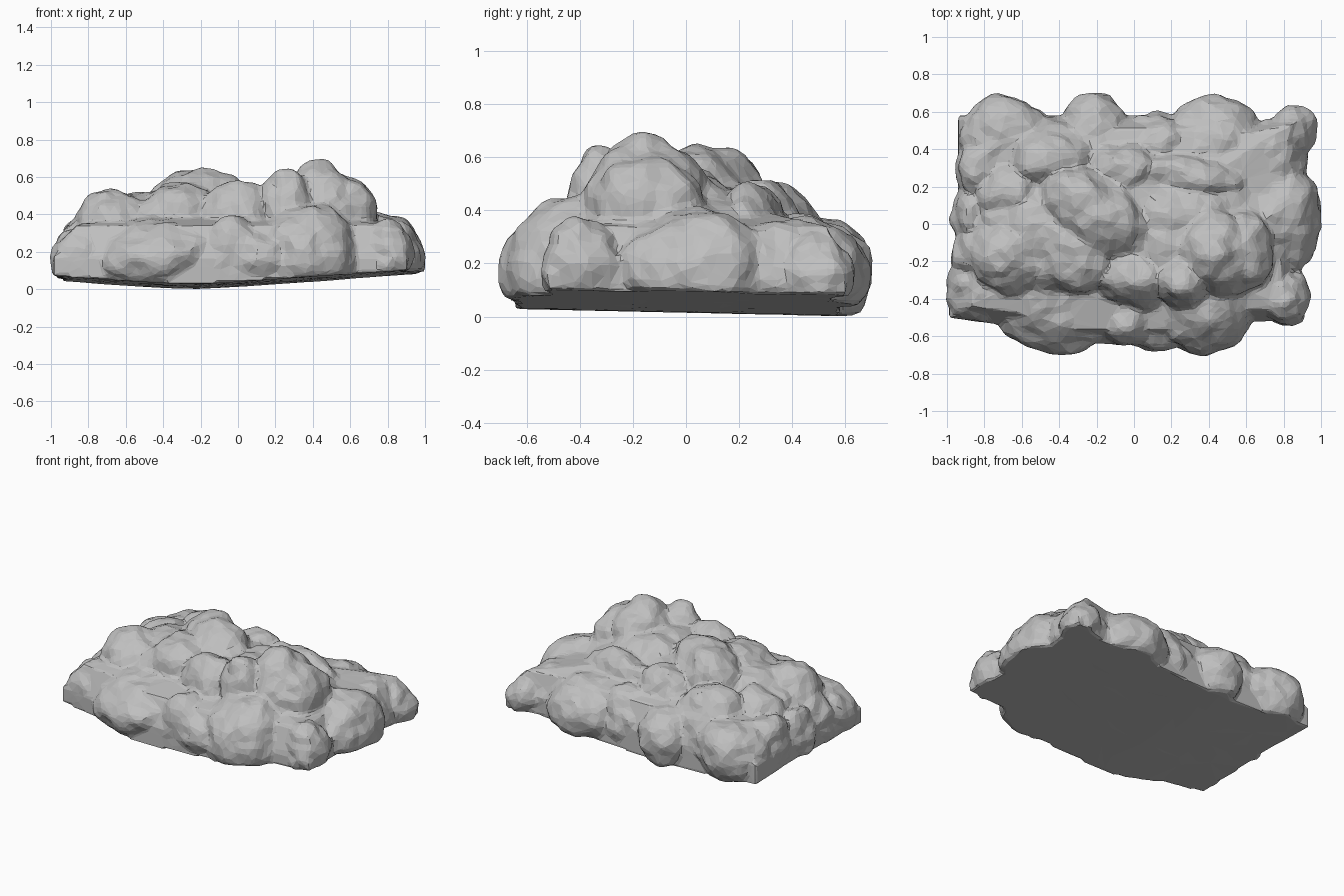
import bpy
import bmesh
from math import hypot, radians
from mathutils import Matrix, Vector, noise

cube = bpy.data.objects.get("Cube")
if cube:
    bpy.data.objects.remove(cube)


def make_material(name, value):
    material = bpy.data.materials.new(name)
    material.use_nodes = True
    color = (value, value, value, 1)
    material.diffuse_color = color
    shader = material.node_tree.nodes["Principled BSDF"]
    shader.inputs["Base Color"].default_value = color
    shader.inputs["Roughness"].default_value = 0.9
    return material


def underside(x, y):
    """Height of the shallow keel that closes the pile below."""
    return 0.075 * (hypot(x + 0.25, 0.15) - 0.15) + 0.022 * (0.65 - y)


def add_boulder(mesh, x, y, top, radius_x, radius_y, turn=0, raised=False):
    """Add one lumpy boulder, given its plan position, crest height and radii."""
    center_z = top - 0.25 if raised else 0.17
    ball = bmesh.ops.create_icosphere(mesh, subdivisions=4, radius=1)
    spin = Matrix.Rotation(radians(turn), 3, "Z")
    origin = Vector((x, y, center_z))
    for vert in ball["verts"]:
        scaled = Vector((vert.co.x * radius_x, vert.co.y * radius_y,
                         vert.co.z * (top - center_z)))
        point = origin + spin @ scaled
        # broad dents, then chips
        dent = noise.noise(point * 5) * 0.035
        chip = noise.noise(point * 14) * 0.022
        vert.co = point + (spin @ vert.co) * (dent + chip)


def add_base(mesh):
    """Add the block of ground that fills the pile's core."""
    corners = [(-0.99, -0.5), (-0.7, -0.54), (-0.4, -0.64), (0.35, -0.64),
               (0.62, -0.52), (0.91, -0.52), (0.89, -0.2), (0.93, 0.1),
               (0.9, 0.35), (0.96, 0.61), (0.7, 0.55), (0.3, 0.58),
               (-0.94, 0.58), (-0.94, 0.1)]
    levels = [(-0.1, 1), (0.17, 1), (0.34, 0.88)]
    rings = [[mesh.verts.new((x * scale, y * scale, height))
              for x, y in corners] for height, scale in levels]
    count = len(corners)
    for low, high in zip(rings, rings[1:]):
        for i in range(count):
            j = (i + 1) % count
            mesh.faces.new((low[i], low[j], high[j], high[i]))
    # fans close the bottom and the top
    for ring, height, flip in ((rings[0], -0.1, True), (rings[-1], 0.46, False)):
        middle = mesh.verts.new((0, 0, height))
        for i in range(count):
            a, b = ring[i], ring[(i + 1) % count]
            mesh.faces.new((b, a, middle) if flip else (a, b, middle))
    bmesh.ops.subdivide_edges(mesh, edges=mesh.edges[:], cuts=12,
                              use_grid_fill=True)


# Boulders: x, y, crest height, radius x, radius y, optional turn in degrees
front_row = [
    (-0.78, -0.33, 0.36, 0.22, 0.2),
    (-0.4, -0.4, 0.38, 0.36, 0.29),
    (-0.04, -0.49, 0.4, 0.16, 0.17),
    (0.37, -0.41, 0.46, 0.28, 0.28),
    (0.15, -0.5, 0.3, 0.2, 0.18),
    (0.62, -0.33, 0.36, 0.2, 0.18),
    (0.8, -0.4, 0.37, 0.14, 0.15),
]
sides = [
    (0.76, 0.03, 0.4, 0.24, 0.31),
    (0.72, 0.34, 0.37, 0.2, 0.22),
    (0.86, 0.5, 0.32, 0.12, 0.14),
    (-0.86, 0.05, 0.34, 0.13, 0.15),
    (-0.82, 0.3, 0.38, 0.13, 0.19),
    (-0.84, -0.16, 0.38, 0.13, 0.18),
]
back_row = [
    (0.43, 0.44, 0.38, 0.27, 0.24),
    (0.12, 0.4, 0.39, 0.22, 0.19),
    (-0.2, 0.49, 0.37, 0.17, 0.21),
    (-0.45, 0.4, 0.4, 0.2, 0.18),
    (-0.69, 0.47, 0.38, 0.26, 0.21),
]
upper_pile = [
    (0.43, -0.16, 0.68, 0.21, 0.23),
    (0.57, -0.15, 0.6, 0.18, 0.23),
    (0.28, -0.31, 0.64, 0.15, 0.15),
    (0, -0.28, 0.56, 0.2, 0.18),
    (-0.2, 0.06, 0.65, 0.34, 0.2, -35),
    (-0.32, -0.14, 0.57, 0.24, 0.23),
    (-0.67, -0.17, 0.53, 0.22, 0.22),
    (-0.65, 0.16, 0.47, 0.2, 0.2),
    (-0.45, 0.34, 0.51, 0.24, 0.17),
    (-0.06, 0.3, 0.52, 0.2, 0.15),
    (0.27, 0.26, 0.5, 0.36, 0.13, -8),
    (0.22, 0.02, 0.55, 0.28, 0.2, -20),
]
# Broad mounds that fill the hollows between the upper rocks
mounds = [
    (0, 0, 0.5, 0.8, 0.42),
    (-0.45, -0.05, 0.51, 0.42, 0.33),
    (0.3, -0.12, 0.56, 0.4, 0.29),
]

pile = bmesh.new()
add_base(pile)
for boulder in front_row + sides + back_row:
    add_boulder(pile, *boulder)
for boulder in upper_pile + mounds:
    add_boulder(pile, *boulder, raised=True)
# Press everything onto the keel-shaped underside
for vert in pile.verts:
    vert.co.z = max(vert.co.z, underside(vert.co.x, vert.co.y))

data = bpy.data.meshes.new("rock_pile")
pile.to_mesh(data)
pile.free()
data.materials.append(make_material("light grey stone", 0.52))
rock_pile = bpy.data.objects.new("rock_pile", data)
bpy.context.collection.objects.link(rock_pile)

# Fuse the boulders into one skin, then chip it into flat facets
fuse = rock_pile.modifiers.new("fuse", "REMESH")
fuse.mode = "VOXEL"
fuse.voxel_size = 0.016
facet = rock_pile.modifiers.new("facet", "DECIMATE")
facet.ratio = 0.1
